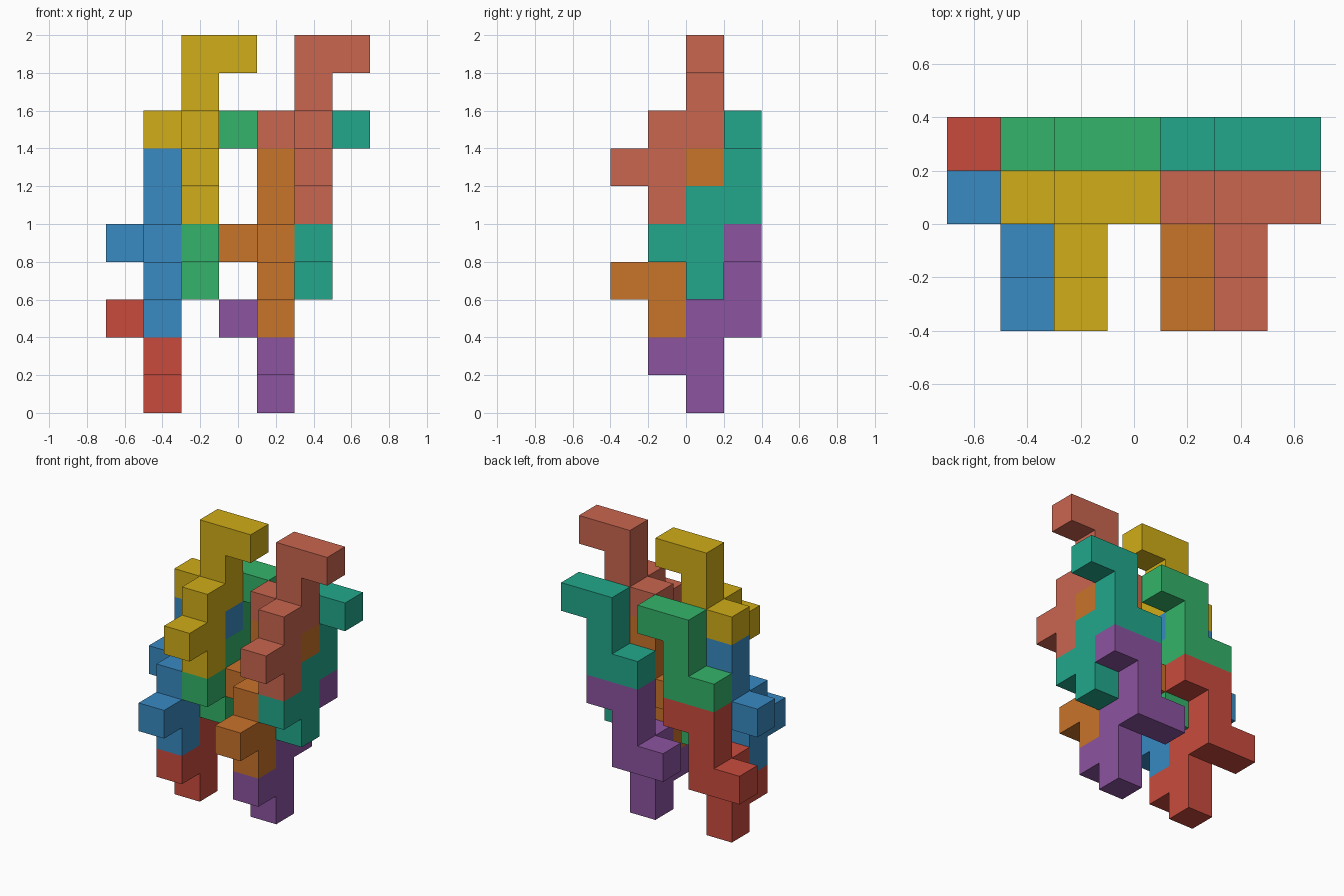
import bpy, bmesh
from mathutils import Vector

if "Cube" in bpy.data.objects:
    bpy.data.objects.remove(bpy.data.objects["Cube"])

U = 0.2  # edge length of one unit cube

# Unit cells of the repeated puzzle piece, relative to its upper column
CELLS = [(0, 0, 7), (0, 0, 8), (0, 0, 9),      # rear upper column
         (0, -1, 5), (0, -1, 6), (0, -1, 7),   # front lower column
         (1, 0, 9), (-1, 0, 7), (0, -2, 6)]    # top arm, left knob, front knob
SIDES = [Vector(s) for s in ((1, 0, 0), (-1, 0, 0), (0, 1, 0),
                             (0, -1, 0), (0, 0, 1), (0, 0, -1))]


def linear(c):
    c /= 255
    return c / 12.92 if c <= 0.04045 else ((c + 0.055) / 1.055) ** 2.4


def make_piece(name, colour, offset):
    """Outer skin of the polycube, shifted by whole cells."""
    cells = set(CELLS)
    bm = bmesh.new()
    for cell in CELLS:
        centre = Vector(cell) + Vector(offset)
        for n in SIDES:
            if tuple(int(c + d) for c, d in zip(cell, n)) in cells:
                continue
            a = Vector((n.y, n.z, n.x))
            b = n.cross(a)
            corners = (-a - b, a - b, a + b, -a + b)
            bm.faces.new([bm.verts.new((centre + (n + c) / 2) * U) for c in corners])
    bmesh.ops.remove_doubles(bm, verts=bm.verts, dist=0.001)
    bmesh.ops.dissolve_limit(bm, angle_limit=0.01, verts=bm.verts, edges=bm.edges)
    bmesh.ops.recalc_face_normals(bm, faces=bm.faces)
    # put cell (0, 0, 0) at its place in the model
    bmesh.ops.translate(bm, verts=bm.verts, vec=(-0.2, 0.1, 0.1))
    mesh = bpy.data.meshes.new(name)
    bm.to_mesh(mesh)
    bm.free()
    mat = bpy.data.materials.new(name + "_colour")
    mat.diffuse_color = (*[linear(c) for c in colour], 1)
    mat.use_nodes = True
    mat.node_tree.nodes["Principled BSDF"].inputs["Base Color"].default_value = mat.diffuse_color
    mesh.materials.append(mat)
    bpy.context.collection.objects.link(bpy.data.objects.new(name, mesh))


# Four stacking offsets, each used on the left and again three cells to the right
LAYERS = [
    ("top_front", (0, 0, 0), (208, 173, 24), (202, 102, 80)),
    ("top_back", (0, 1, -2), (52, 180, 106), (34, 167, 139)),
    ("bottom_front", (-1, 0, -3), (56, 138, 194), (201, 115, 42)),
    ("bottom_back", (-1, 1, -5), (201, 75, 61), (140, 84, 160)),
]
for name, (x, y, z), left, right in LAYERS:
    make_piece(name + "_left_piece", left, (x, y, z))
    make_piece(name + "_right_piece", right, (x + 3, y, z))
